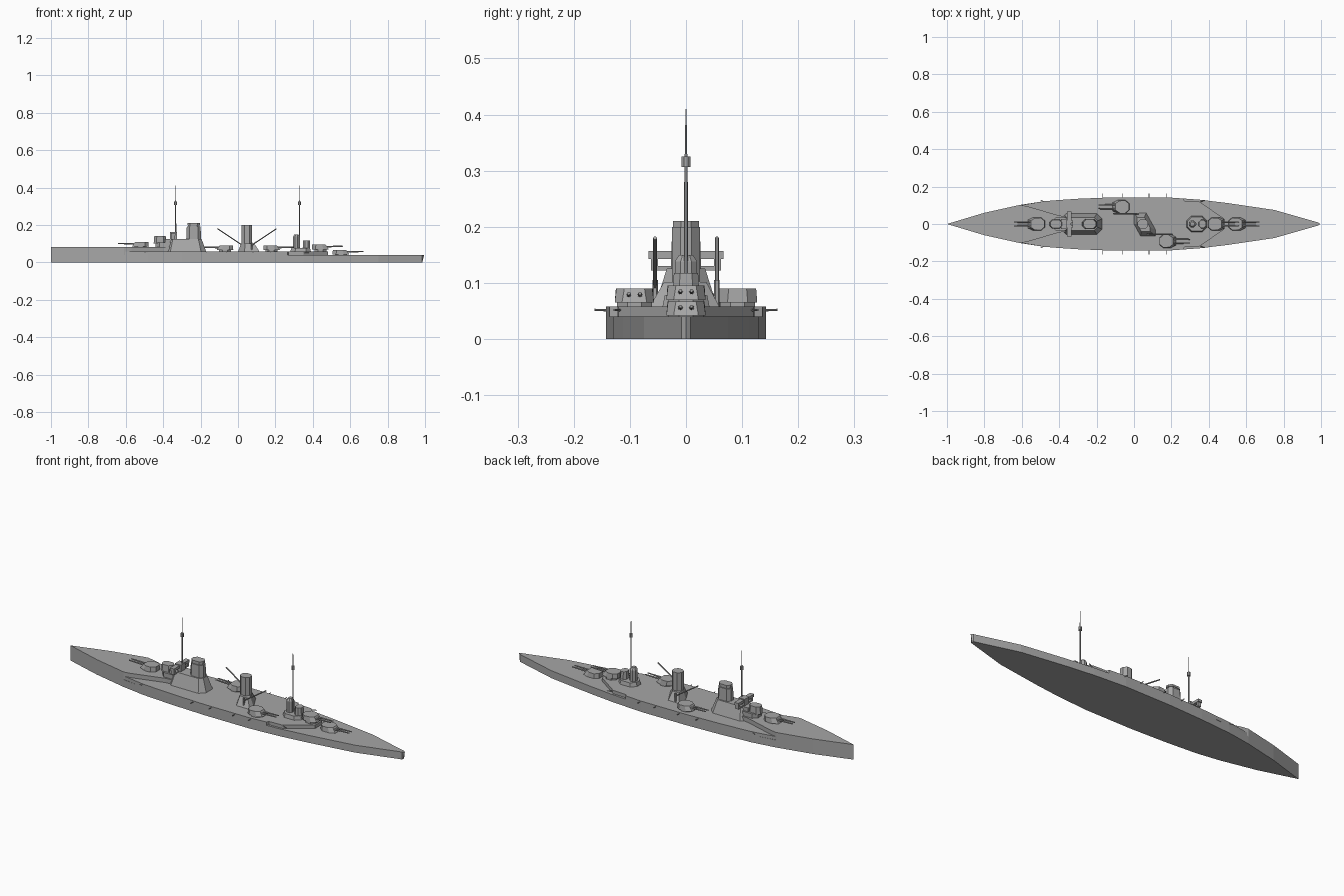
import bpy, bmesh, math
from mathutils import Vector

cube = bpy.data.objects.get("Cube")
if cube:
    bpy.data.objects.remove(cube, do_unlink=True)

grey = bpy.data.materials.new("warship grey")
grey.use_nodes = True
grey.diffuse_color = (0.38, 0.38, 0.38, 1)
grey.node_tree.nodes["Principled BSDF"].inputs["Base Color"].default_value = grey.diffuse_color


def finish(name, bm):
    bmesh.ops.recalc_face_normals(bm, faces=bm.faces)
    mesh = bpy.data.meshes.new(name)
    bm.to_mesh(mesh)
    bm.free()
    mesh.materials.append(grey)
    obj = bpy.data.objects.new(name, mesh)
    bpy.context.collection.objects.link(obj)
    return obj


def loft(name, lower, upper, z0, z1):
    """Solid between two outlines with the same number of points."""
    bm = bmesh.new()
    a = [bm.verts.new((x, y, z0)) for x, y in lower]
    b = [bm.verts.new((x, y, z1)) for x, y in upper]
    bm.faces.new(a)
    bm.faces.new(b)
    for i in range(len(a)):
        j = (i + 1) % len(a)
        bm.faces.new((a[i], a[j], b[j], b[i]))
    return finish(name, bm)


def mirrored(half):
    return half + [(x, -y) for x, y in reversed(half) if y > 0]


def slab(name, half, z0, z1):
    pts = mirrored(half)
    return loft(name, pts, pts, z0, z1)


def octagon(cx, cy, hx, hy, cut=0.35):
    c = min(hx, hy) * 2 * cut
    pts = [(-hx, hy - c), (-hx + c, hy), (hx - c, hy), (hx, hy - c),
           (hx, c - hy), (hx - c, -hy), (c - hx, -hy), (-hx, c - hy)]
    return [(cx + x, cy + y) for x, y in pts]


def tower(name, cx, cy, hx, hy, z0, z1, taper=1.0, cut=0.3):
    return loft(name, octagon(cx, cy, hx, hy, cut),
                octagon(cx, cy, hx * taper, hy * taper, cut), z0, z1)


def box(name, cx, cy, hx, hy, z0, z1):
    pts = [(cx - hx, cy - hy), (cx + hx, cy - hy), (cx + hx, cy + hy), (cx - hx, cy + hy)]
    return loft(name, pts, pts, z0, z1)


def rod(name, start, end, r0, r1=None, sides=6):
    a, b = Vector(start), Vector(end)
    bm = bmesh.new()
    bmesh.ops.create_cone(bm, cap_ends=True, segments=sides, radius1=r0,
                          radius2=r1 or r0, depth=(b - a).length)
    turn = Vector((0, 0, 1)).rotation_difference(b - a)
    bmesh.ops.rotate(bm, verts=bm.verts, matrix=turn.to_matrix())
    bmesh.ops.translate(bm, verts=bm.verts, vec=(a + b) / 2)
    return finish(name, bm)


# Hull, raised midship deck and forecastle
side = [(-0.8, 0.06), (-0.61, 0.102), (-0.48, 0.122), (-0.3, 0.135), (-0.1, 0.143),
        (0.17, 0.143), (0.35, 0.13), (0.5, 0.112), (0.75, 0.075), (0.985, 0.008)]
keel = mirrored([(-1, 0)] + side + [(0.985, 0)])
rail = mirrored([(-1, 0)] + side + [(0.995, 0)])
loft("hull", keel, rail, 0, 0.04)
slab("midship_deck", [(-0.64, 0.095), (-0.48, 0.122), (-0.39, 0.129), (-0.3, 0.135),
                      (-0.1, 0.143), (0.17, 0.143), (0.265, 0.136), (0.27, 0.123),
                      (0.35, 0.12), (0.48, 0.03)], 0.038, 0.058)
slab("forecastle", [(-1, 0), (-0.8, 0.06), (-0.61, 0.102), (-0.57, 0.095),
                    (-0.40, 0.045), (-0.34, 0.04)], 0.038, 0.081)


# Main gun turrets, each with a barbette, sloped gunhouse and twin barrels
def turret(name, x, y, z, deck, d):
    tower(name + "_barbette", x, y, 0.032, 0.031, deck - 0.004, z + 0.002)
    half = [(-0.045, 0.018), (-0.025, 0.035), (0.018, 0.035), (0.045, 0.022)]
    top = [(-0.043, 0.016), (-0.024, 0.033), (0.008, 0.032), (0.028, 0.018)]
    loft(name + "_gunhouse", [(x + d * u, y + v) for u, v in mirrored(half)],
         [(x + d * u, y + v) for u, v in mirrored(top)], z, z + 0.025)
    for s in (-1, 1):
        rod(name + "_barrel", (x + d * 0.03, y + s * 0.01, z + 0.014),
            (x + d * 0.12, y + s * 0.01, z + 0.016), 0.0045, 0.003, 8)


turret("fore_turret", -0.522, 0, 0.085, 0.08, -1)
turret("left_wing_turret", -0.07, 0.092, 0.065, 0.058, -1)
turret("right_wing_turret", 0.18, -0.092, 0.065, 0.058, 1)
turret("upper_aft_turret", 0.44, 0, 0.07, 0.058, 1)
turret("lower_aft_turret", 0.55, 0, 0.042, 0.04, 1)

# Forward superstructure and bridge
loft("fore_base", octagon(-0.28, 0, 0.11, 0.056, 0.25),
     octagon(-0.28, 0, 0.085, 0.034, 0.25), 0.057, 0.126)
tower("bridge_base", -0.39, 0, 0.05, 0.036, 0.079, 0.105)
tower("conning_tower", -0.417, 0, 0.034, 0.025, 0.1, 0.14, 0.9)
box("chart_house", -0.35, 0, 0.04, 0.028, 0.1, 0.126)
box("bridge_house", -0.345, 0, 0.018, 0.02, 0.126, 0.162)
box("bridge_wings", -0.347, 0, 0.012, 0.067, 0.143, 0.157)
for s in (-1, 1):
    box("wing_support", -0.347, s * 0.056, 0.01, 0.006, 0.126, 0.143)
    box("wing_brace", -0.347, s * 0.042, 0.01, 0.02, 0.122, 0.13)

# Funnels, with a collar around the first
tower("fore_funnel_casing", -0.237, 0, 0.04, 0.027, 0.12, 0.192, 0.92)
tower("fore_funnel", -0.237, 0, 0.031, 0.02, 0.19, 0.202)
tower("fore_funnel_cap", -0.237, 0, 0.034, 0.023, 0.2, 0.21)
skew = [(0, 0.06), (0.065, 0.06), (0.115, -0.03), (0.115, -0.065), (0.035, -0.065), (0, 0)]
loft("aft_funnel_base", skew, [(0.05 + (x - 0.055) * 0.6, y * 0.6) for x, y in skew],
     0.057, 0.102)
tower("aft_funnel", 0.048, 0, 0.028, 0.025, 0.098, 0.2)

# Boat derricks
for s in (-1, 1):
    rod("derrick_boom", (0.048 - s * 0.025, s * 0.055, 0.092),
        (0.048 - s * 0.158, s * 0.055, 0.18), 0.0035)
    rod("derrick_post", (0.048 - s * 0.025, s * 0.055, 0.057),
        (0.048 - s * 0.025, s * 0.055, 0.105), 0.005)

# Aft superstructure: plinth, rounded tower and control post
tower("aft_base", 0.335, 0, 0.055, 0.042, 0.057, 0.078, 0.9)
tower("aft_tower", 0.312, 0, 0.017, 0.02, 0.075, 0.138)
tower("aft_tower_cap", 0.312, 0, 0.017, 0.02, 0.138, 0.15, 0.6)
tower("aft_control", 0.366, 0, 0.02, 0.024, 0.075, 0.118, 0.9)

# Masts with lookout tops
for name, x, foot in (("fore_mast", -0.333, 0.12), ("aft_mast", 0.328, 0.058)):
    rod(name, (x, 0, foot), (x, 0, 0.33), 0.0035, 0.003)
    rod(name + "_topmast", (x, 0, 0.325), (x, 0, 0.41), 0.002, 0.001)
    tower(name + "_top", x, 0, 0.008, 0.008, 0.307, 0.325)

# Casemate guns along both sides
for x in (-0.17, -0.06, 0.08, 0.175):
    for s in (-1, 1):
        rod("casemate_gun", (x, s * 0.13, 0.051), (x, s * 0.163, 0.052), 0.002)
for s in (-1, 1):
    for x, d in ((-0.46, -1), (0.34, 1)):
        rod("end_casemate_gun", (x, s * 0.112, 0.051), (x + d * 0.04, s * 0.128, 0.052), 0.002)
